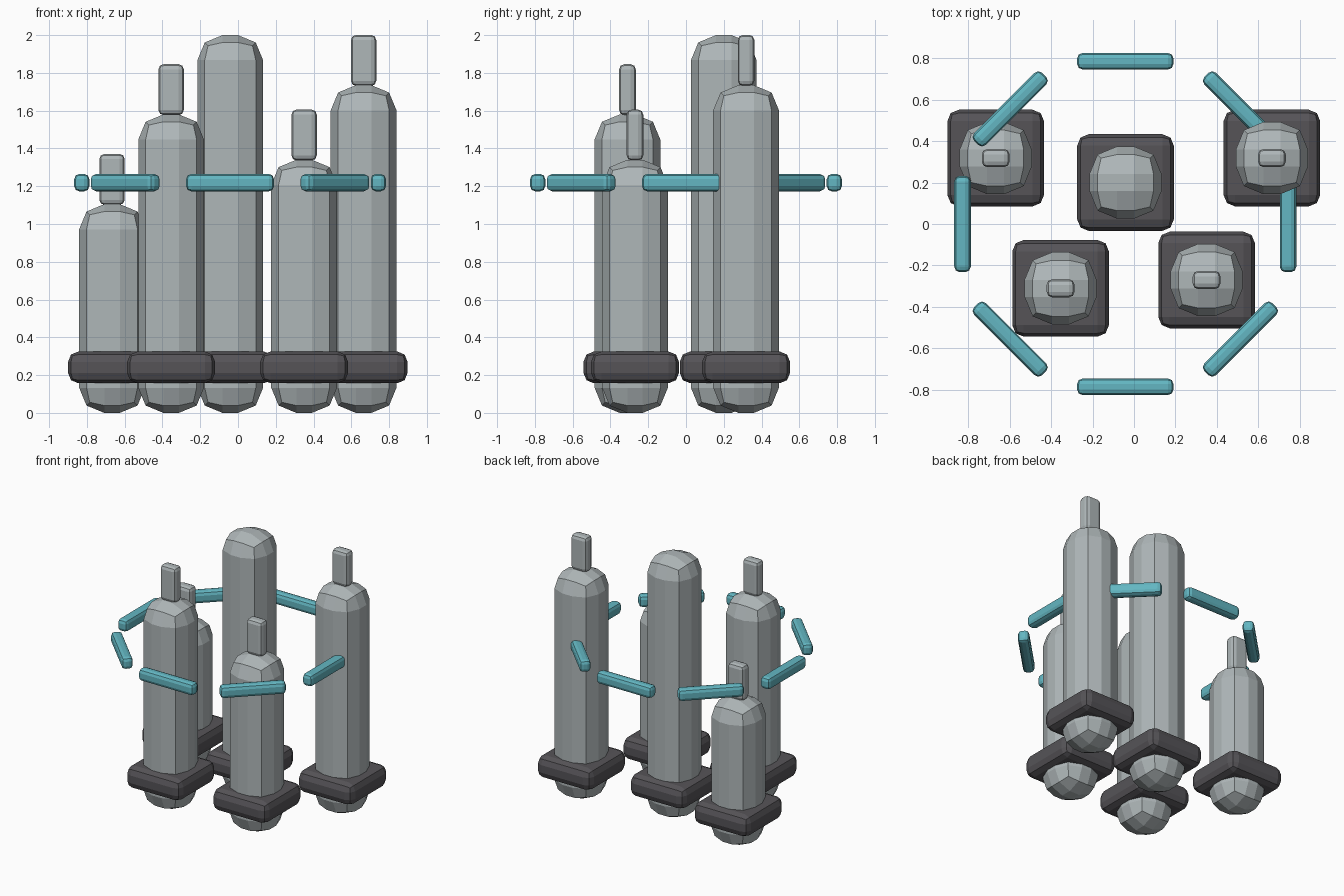
import bpy, bmesh, math
from mathutils import Matrix

if "Cube" in bpy.data.objects:
    bpy.data.objects.remove(bpy.data.objects["Cube"])


def material(name, rgb):
    m = bpy.data.materials.new(name)
    m.diffuse_color = (*rgb, 1)
    m.use_nodes = True
    m.node_tree.nodes["Principled BSDF"].inputs["Base Color"].default_value = m.diffuse_color
    return m


SILVER = material("silver_grey", (0.43, 0.475, 0.485))
DARK = material("dark_grey", (0.092, 0.088, 0.097))
TEAL = material("teal", (0.125, 0.47, 0.54))


def rounded_box(name, centre, size, bevel, mat, turn=0.0):
    """Flat-shaded box with every edge rounded in two steps."""
    bm = bmesh.new()
    bmesh.ops.create_cube(bm, size=1.0, matrix=Matrix.Diagonal((*size, 1)))
    bmesh.ops.bevel(bm, geom=bm.edges[:], offset=bevel, segments=2,
                    profile=0.5, affect='EDGES', clamp_overlap=True)
    mesh = bpy.data.meshes.new(name)
    bm.to_mesh(mesh)
    bm.free()
    mesh.materials.append(mat)
    ob = bpy.data.objects.new(name, mesh)
    ob.location = centre
    ob.rotation_euler.z = turn
    bpy.context.collection.objects.link(ob)
    return ob


# Pillars: x, y, body height, has a rod on top
pillars = {
    "left_back": (-0.667, 0.318, 1.105, True),
    "centre": (-0.041, 0.20, 2.0, False),
    "right_back": (0.665, 0.318, 1.735, True),
    "left_front": (-0.354, -0.31, 1.58, True),
    "right_front": (0.35, -0.27, 1.34, True),
}
for key, (x, y, h, rod) in pillars.items():
    rounded_box(key + "_pillar", (x, y, h / 2), (0.348, 0.348, h), 0.133, SILVER)
    rounded_box(key + "_collar", (x, y, 0.241), (0.466, 0.466, 0.168), 0.055, DARK)
    if rod:
        rounded_box(key + "_rod", (x, y, h + 0.131), (0.134, 0.088, 0.27), 0.027, SILVER)

# Ring of eight floating bars
for i in range(8):
    a = i * math.pi / 4
    rounded_box("ring_bar_%d" % (i + 1),
                (-0.042 + 0.785 * math.cos(a), 0.785 * math.sin(a), 1.219),
                (0.08, 0.465, 0.092), 0.027, TEAL, a)
